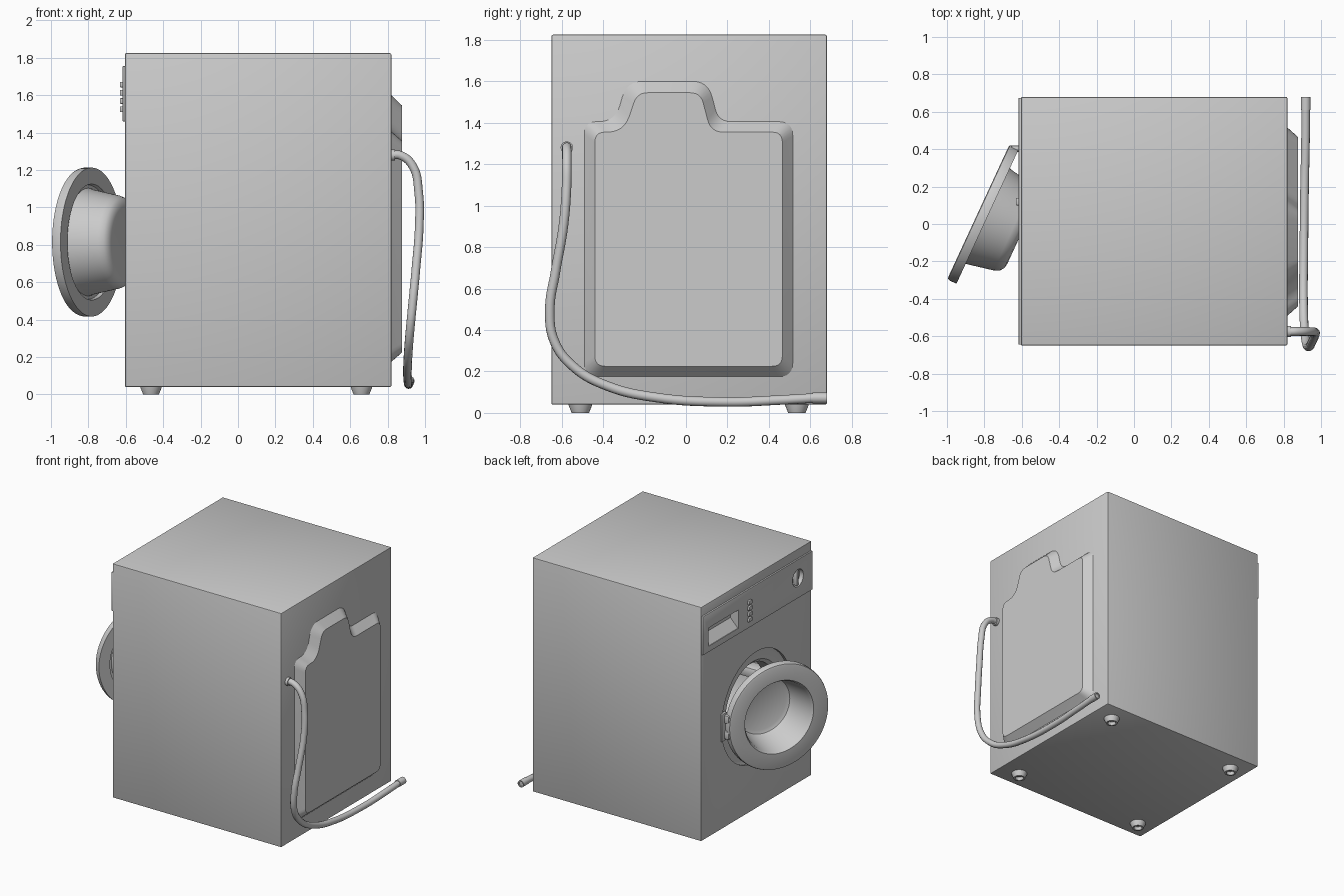
import bpy, bmesh, math
from mathutils import Vector, Matrix

if "Cube" in bpy.data.objects:
    bpy.data.objects.remove(bpy.data.objects["Cube"])


def finish(name, bm, smooth=True):
    bmesh.ops.remove_doubles(bm, verts=bm.verts, dist=1e-5)
    bmesh.ops.recalc_face_normals(bm, faces=bm.faces)
    me = bpy.data.meshes.new(name)
    bm.to_mesh(me)
    bm.free()
    ob = bpy.data.objects.new(name, me)
    bpy.context.collection.objects.link(ob)
    if smooth:
        shade(ob)
    return ob


def shade(ob):
    bpy.ops.object.select_all(action='DESELECT')
    ob.select_set(True)
    bpy.context.view_layer.objects.active = ob
    bpy.ops.object.shade_smooth_by_angle(angle=math.radians(32))


def box(name, lo, hi, bevel=0.0):
    bm = bmesh.new()
    lo, hi = Vector(lo), Vector(hi)
    bmesh.ops.create_cube(bm, size=1, matrix=Matrix.Translation((lo + hi) / 2) @ Matrix.Diagonal((*(hi - lo), 1)))
    if bevel:
        bmesh.ops.bevel(bm, geom=bm.edges[:], offset=bevel, segments=2, profile=0.5, affect='EDGES')
    return finish(name, bm)


def lathe(name, profile, origin, axis, steps=64):
    # profile is (radius, distance along axis)
    bm = bmesh.new()
    vs = [bm.verts.new((r, 0, u)) for r, u in profile]
    es = [bm.edges.new(p) for p in zip(vs, vs[1:])]
    bmesh.ops.spin(bm, geom=vs + es, cent=(0, 0, 0), axis=(0, 0, 1), angle=math.tau, steps=steps)
    rot = Vector(axis).to_track_quat('Z', 'Y').to_matrix().to_4x4()
    bm.transform(Matrix.Translation(origin) @ rot)
    return finish(name, bm)


def cut(ob, cutters):
    bpy.context.view_layer.objects.active = ob
    for c in cutters:
        m = ob.modifiers.new("cut", 'BOOLEAN')
        m.operation, m.solver, m.object = 'DIFFERENCE', 'EXACT', c
        bpy.ops.object.modifier_apply(modifier=m.name)
    shade(ob)


def tube(name, pts, radius):
    cu = bpy.data.curves.new(name, 'CURVE')
    cu.dimensions = '3D'
    cu.bevel_depth, cu.bevel_resolution, cu.resolution_u = radius, 4, 8
    cu.use_fill_caps = True
    sp = cu.splines.new('BEZIER')
    sp.bezier_points.add(len(pts) - 1)
    for b, p in zip(sp.bezier_points, pts):
        b.co = p
        b.handle_left_type = b.handle_right_type = 'AUTO'
    ob = bpy.data.objects.new(name, cu)
    bpy.context.collection.objects.link(ob)
    return ob


def rounded(corners, n=6):
    # corners are (y, z, radius); each becomes a small curve
    out = []
    for i, (y, z, r) in enumerate(corners):
        p = Vector((y, z))
        a = p + (Vector(corners[i - 1][:2]) - p).normalized() * r
        b = p + (Vector(corners[(i + 1) % len(corners)][:2]) - p).normalized() * r
        for k in range(n + 1):
            t = k / n
            out.append(a * (1 - t) ** 2 + p * 2 * t * (1 - t) + b * t * t)
    return out


# Cabinet and control panel
body = box("cabinet", (-0.605, -0.65, 0.04), (0.82, 0.68, 1.825), 0.008)
panel = box("control_panel", (-0.617, -0.645, 1.46), (-0.6, 0.675, 1.755), 0.003)

# Openings: drum mouth, drawer grip, dial well
drum_cut = lathe("drum_cutter", [(0, -0.7), (0.42, -0.7), (0.42, -0.585), (0.40, -0.575), (0.335, -0.575),
                                 (0.31, -0.55), (0.31, -0.45), (0.33, -0.43), (0.52, -0.42),
                                 (0.52, 0.4), (0, 0.4)], (0, 0.015, 0.815), (1, 0, 0))
grip_cut = box("grip_cutter", (-0.7, 0.25, 1.505), (-0.55, 0.61, 1.645))
dial_cut = lathe("dial_cutter", [(0, -0.7), (0.065, -0.7), (0.065, -0.585), (0, -0.585)],
                 (0, -0.468, 1.615), (1, 0, 0), 32)
cut(body, [drum_cut, grip_cut, dial_cut])
cut(panel, [grip_cut, dial_cut])
for c in (drum_cut, grip_cut, dial_cut):
    bpy.data.objects.remove(c)

# Drum paddles
for i in range(3):
    a = math.tau * i / 3 + math.pi / 2
    p = box(f"drum_paddle_{i + 1}", (-0.38, -0.04, 0.42), (0.38, 0.04, 0.53), 0.02)
    p.matrix_world = Matrix.Translation((0, 0.015, 0.815)) @ Matrix.Rotation(a, 4, 'X')

# Dial bar, buttons, drawer lip
box("dial_bar", (-0.617, -0.480, 1.557), (-0.58, -0.456, 1.673), 0.004)
for i in range(4):
    z = 1.525 + i * 0.044
    box(f"button_{i + 1}", (-0.632, 0.10, z - 0.015), (-0.61, 0.14, z + 0.015), 0.004)
bm = bmesh.new()
vs = [bm.verts.new((x, y, z)) for y in (0.25, 0.61) for x, z in ((-0.612, 1.505), (-0.55, 1.505), (-0.55, 1.57))]
for f in ((0, 1, 2), (3, 4, 5), (0, 1, 4, 3), (1, 2, 5, 4), (2, 0, 3, 5)):
    bm.faces.new([vs[i] for i in f])
finish("drawer_grip_slope", bm)

# Open door: ring with hollow bowl, swung about a hinge
n = Vector((0.908, -0.42, 0)).normalized()
lathe("door", [(0, 0.237), (0.19, 0.237), (0.215, 0.225), (0.23, 0.195), (0.262, 0.02), (0.275, 0),
               (0.383, 0), (0.394, 0.004), (0.398, 0.014), (0.398, 0.055), (0.31, 0.055), (0.305, 0.035),
               (0.288, 0.035), (0.28, 0.06), (0.25, 0.205), (0.238, 0.235), (0.215, 0.252),
               (0.19, 0.257), (0, 0.257)], (-0.832, 0.065, 0.815), n, 72)
box("hinge_plate", (-0.617, 0.385, 0.71), (-0.59, 0.445, 0.92), 0.004)
for z in (0.755, 0.875):
    box("hinge_knuckle", (-0.655, 0.385, z - 0.03), (-0.6, 0.42, z + 0.03), 0.006)

# Raised rear cover
outer = rounded([(-0.495, 0.17, .07), (0.52, 0.17, .07), (0.52, 1.41, .07), (0.16, 1.41, .06),
                 (0.11, 1.605, .08), (-0.29, 1.605, .08), (-0.345, 1.41, .08), (-0.495, 1.41, .06)])
inner = rounded([(-0.44, 0.225, .05), (0.465, 0.225, .05), (0.465, 1.355, .05), (0.12, 1.355, .06),
                 (0.07, 1.545, .05), (-0.235, 1.545, .05), (-0.30, 1.355, .08), (-0.44, 1.355, .05)])
bm = bmesh.new()
ra = [bm.verts.new((0.815, *p)) for p in outer]
rb = [bm.verts.new((0.877, *p)) for p in inner]
for i in range(len(ra)):
    j = (i + 1) % len(ra)
    bm.faces.new((ra[i], ra[j], rb[j], rb[i]))
bm.faces.new(rb)
bm.faces.new(ra[::-1])
finish("rear_cover", bm)

# Drain hose with end fittings
tube("drain_hose", [(0.81, -0.575, 1.28), (0.87, -0.575, 1.278), (0.935, -0.575, 1.22), (0.966, -0.577, 1.08),
                    (0.969, -0.592, 0.9), (0.952, -0.63, 0.68), (0.935, -0.657, 0.5), (0.92, -0.635, 0.345),
                    (0.91, -0.54, 0.22), (0.906, -0.38, 0.13), (0.908, -0.15, 0.075), (0.912, 0.2, 0.053),
                    (0.917, 0.45, 0.062), (0.918, 0.67, 0.075)], 0.023)
lathe("hose_inlet_collar", [(0, 0), (0.03, 0), (0.03, 0.03), (0, 0.03)], (0.81, -0.575, 1.28), (1, 0, 0), 24)
lathe("hose_end_cuff", [(0, 0), (0.026, 0), (0.026, 0.07), (0.018, 0.07), (0.018, 0.062), (0, 0.062)],
      (0.918, 0.61, 0.072), (0, 1, 0), 24)

# Hollow feet
for x in (-0.465, 0.66):
    for y in (-0.51, 0.535):
        lathe("foot", [(0, 0.045), (0.058, 0.045), (0.056, 0.035), (0.042, 0), (0.03, 0), (0.026, 0.025),
                       (0, 0.025)], (x, y, 0), (0, 0, 1), 24)
